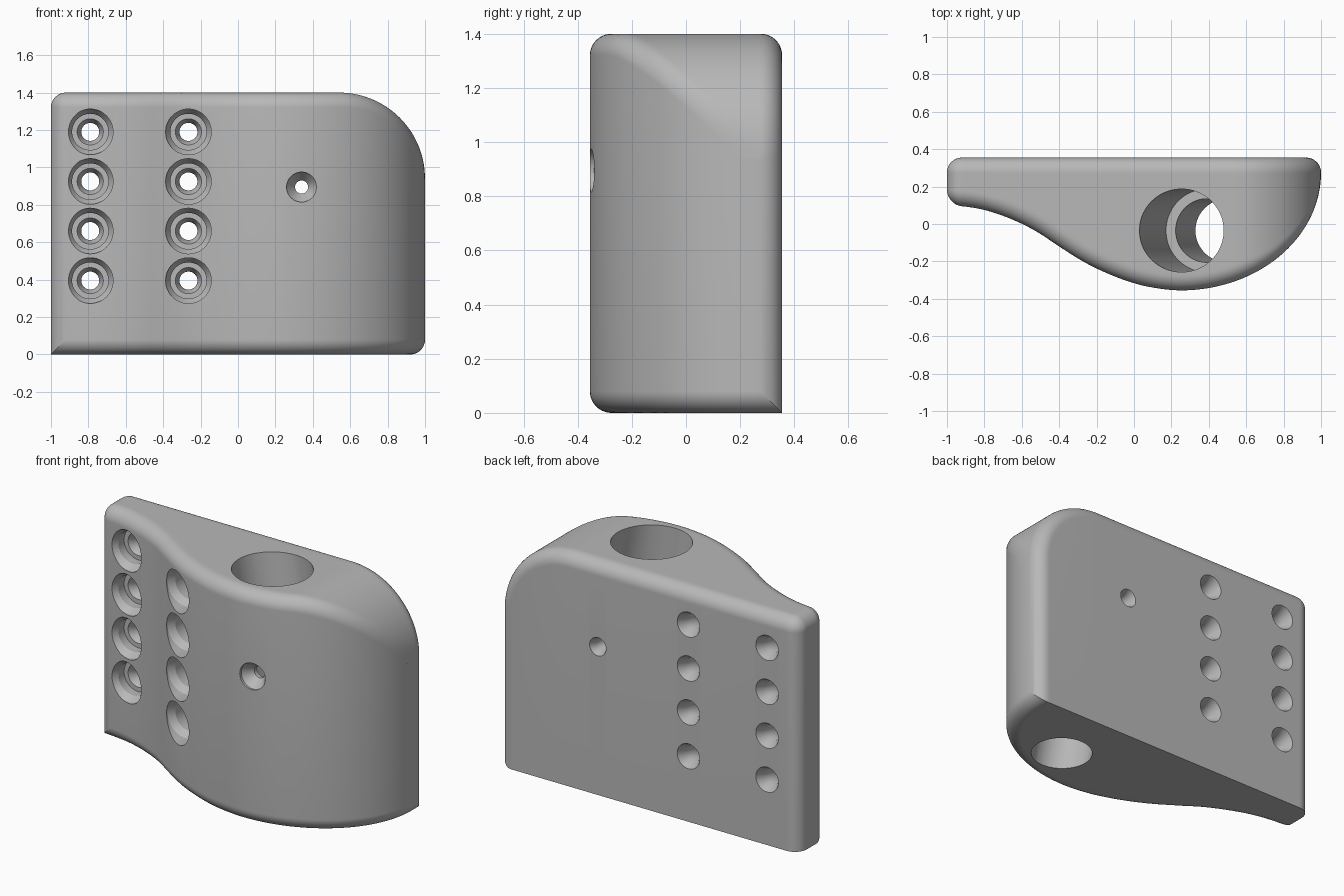
import bpy, bmesh, math
from mathutils import Matrix, Vector

cube = bpy.data.objects.get("Cube")
if cube:
    bpy.data.objects.remove(cube, do_unlink=True)

# Main dimensions
TOP, BACK, ROUND = 1.4, 0.355, 0.08
ARC_R = 0.46
ARC_X = 1 - ARC_R
NOSE_X, NOSE_Y, NOSE_A, NOSE_B = 0.25, BACK - ROUND, 0.75, 0.63
FRONT = [(-1.1, 0.105), (-0.93, 0.096), (-0.8, 0.075), (-0.665, 0.03), (-0.53, -0.035),
         (-0.4, -0.12), (-0.29, -0.19), (-0.185, -0.245), (-0.05, -0.3),
         (0.08, -0.336), (0.25, -0.355), (0.42, -0.34)]

grey = bpy.data.materials.new("plain grey")
grey.use_nodes = True
grey.diffuse_color = (0.48, 0.48, 0.48, 1)
grey.node_tree.nodes["Principled BSDF"].inputs["Base Color"].default_value = grey.diffuse_color


def front_y(x):
    """Front outline: a smooth S curve running into an elliptical nose."""
    if x >= NOSE_X:
        return NOSE_Y - NOSE_B * math.sqrt(max(0, 1 - ((x - NOSE_X) / NOSE_A) ** 2))
    i = 1
    while x > FRONT[i + 1][0] and i < len(FRONT) - 3:
        i += 1
    (xa, ya), (x0, y0), (x1, y1), (xb, yb) = FRONT[i - 1:i + 3]
    h = x1 - x0
    m0, m1 = (y1 - ya) / (x1 - xa) * h, (yb - y0) / (xb - x0) * h
    t = (x - x0) / h
    if t < 0:
        return y0 + m0 * t
    return (y0 + m0 * t + (3 * (y1 - y0) - 2 * m0 - m1) * t ** 2
            + (2 * (y0 - y1) + m0 + m1) * t ** 3)


def front_distance(x, y):
    """Distance to the front outline, and the sideways part of its normal."""
    if x < NOSE_X:
        slope = (front_y(x + 0.005) - front_y(x - 0.005)) / 0.01
        return max(0, (y - front_y(x)) / math.hypot(1, slope)), 0
    u, v = (x - NOSE_X) / NOSE_A, (min(y, NOSE_Y) - NOSE_Y) / NOSE_B
    g = math.hypot(u, v)
    if g < 0.3:
        return 1, 0
    gx, gy = u / NOSE_A / g, v / NOSE_B / g
    size = math.hypot(gx, gy)
    return max(0, (1 - g) / size), gx / size


def drop(radius, *offsets):
    """Depth of a rounded edge at the given offsets from its centre."""
    return radius - math.sqrt(max(0, radius ** 2 - sum(o * o for o in offsets)))


def top_z(x, y):
    d, nx = front_distance(x, y)
    a, b = max(0, ROUND - 1 - x), max(0, y - BACK + ROUND)
    if x < 0:
        e = drop(ROUND, a, b, max(0, ROUND - d))
    else:
        lean = min(1, max(0, x - ARC_X) / ARC_R)
        r = ROUND * math.tan(math.acos(min(1, lean * nx)) / 2)
        e = max(drop(ROUND, b), drop(r, max(0, r - d)))
    r = ARC_R - e
    return TOP - ARC_R + math.sqrt(max(0, r * r - max(0, x - ARC_X) ** 2))


def bottom_z(x, y):
    return drop(ROUND, max(0, ROUND - front_distance(x, y)[0]))


def ease(i, n):
    return 0.5 - 0.5 * math.cos(math.pi * i / n)


def finish(bm, name):
    bmesh.ops.remove_doubles(bm, verts=bm.verts, dist=1e-6)
    bmesh.ops.recalc_face_normals(bm, faces=bm.faces)
    mesh = bpy.data.meshes.new(name)
    bm.to_mesh(mesh)
    bm.free()
    mesh.materials.append(grey)
    obj = bpy.data.objects.new(name, mesh)
    bpy.context.collection.objects.link(obj)
    return obj


# Block: crosswise sections from the thin edge to the nose
NX, NY = 120, 48
bm = bmesh.new()
upper, lower = [], []
for i in range(NX + 1):
    x = -1 + 2 * ease(i, NX)
    inset = drop(ROUND, max(0, ROUND - 1 - x))
    y0 = front_y(x) + inset
    y1 = BACK - inset - drop(ROUND, max(0, x - 1 + ROUND))
    ys = [y0 + (y1 - y0) * ease(j, NY) for j in range(NY + 1)]
    upper.append([bm.verts.new((x, y, top_z(x, y))) for y in ys])
    lower.append([bm.verts.new((x, y, bottom_z(x, y))) for y in ys])
for i in range(NX):
    for rows in (upper, lower):
        for j in range(NY):
            bm.faces.new((rows[i][j], rows[i + 1][j], rows[i + 1][j + 1], rows[i][j + 1]))
    for j in (0, NY):
        bm.faces.new((lower[i][j], lower[i + 1][j], upper[i + 1][j], upper[i][j]))
for i in (0, NX):
    for j in range(NY):
        bm.faces.new((lower[i][j], lower[i][j + 1], upper[i][j + 1], upper[i][j]))
block = finish(bm, "mounting_block")


def drill(name, profile, matrix, sides=48):
    """Cut a turned (radius, height) profile out of the block."""
    bm = bmesh.new()
    rings = [[bm.verts.new(matrix @ Vector((r * math.cos(k * math.tau / sides),
                                            r * math.sin(k * math.tau / sides), h)))
              for k in range(sides)] for r, h in profile]
    for low, high in zip(rings, rings[1:]):
        for k in range(sides):
            n = (k + 1) % sides
            bm.faces.new((low[k], low[n], high[n], high[k]))
    bm.faces.new(rings[0])
    bm.faces.new(rings[-1])
    cutter = finish(bm, name)
    cutter.hide_render = True
    mod = block.modifiers.new(name, "BOOLEAN")
    mod.operation, mod.solver, mod.object = "DIFFERENCE", "EXACT", cutter
    bpy.ops.object.modifier_apply(modifier=name)
    bpy.data.objects.remove(cutter, do_unlink=True)


bpy.ops.object.select_all(action="DESELECT")
bpy.context.view_layer.objects.active = block
block.select_set(True)

# Leaning stepped bore
lean = math.radians(-10)
drill("bore", [(0.17, -0.9), (0.17, 0), (0.222, 0), (0.222, 1.1)],
      Matrix.Translation((0.39, -0.035, 0.63)) @ Matrix.Rotation(lean, 4, "Y"), 72)

# Counterbored screw holes in two columns, local height running to the back
to_back = Matrix.Rotation(-math.pi / 2, 4, "X")
for x, lip in ((-0.79, 0.085), (-0.265, -0.12)):
    for row in range(4):
        drill("screw_hole", [(0.122, -0.6), (0.122, lip), (0.097, lip + 0.04), (0.097, 0.18),
                             (0.07, 0.18), (0.048, 0.22), (0.048, 0.3), (0.075, BACK),
                             (0.075, 0.5)],
              Matrix.Translation((x, 0, 0.395 + 0.265 * row)) @ to_back)

# Small countersunk cross hole
drill("cross_hole", [(0.08, -0.6), (0.08, -0.34), (0.035, -0.28), (0.035, 0.31),
                     (0.055, BACK), (0.055, 0.5)],
      Matrix.Translation((0.34, 0, 0.895)) @ to_back)

bpy.ops.object.shade_smooth_by_angle(angle=math.radians(30))
